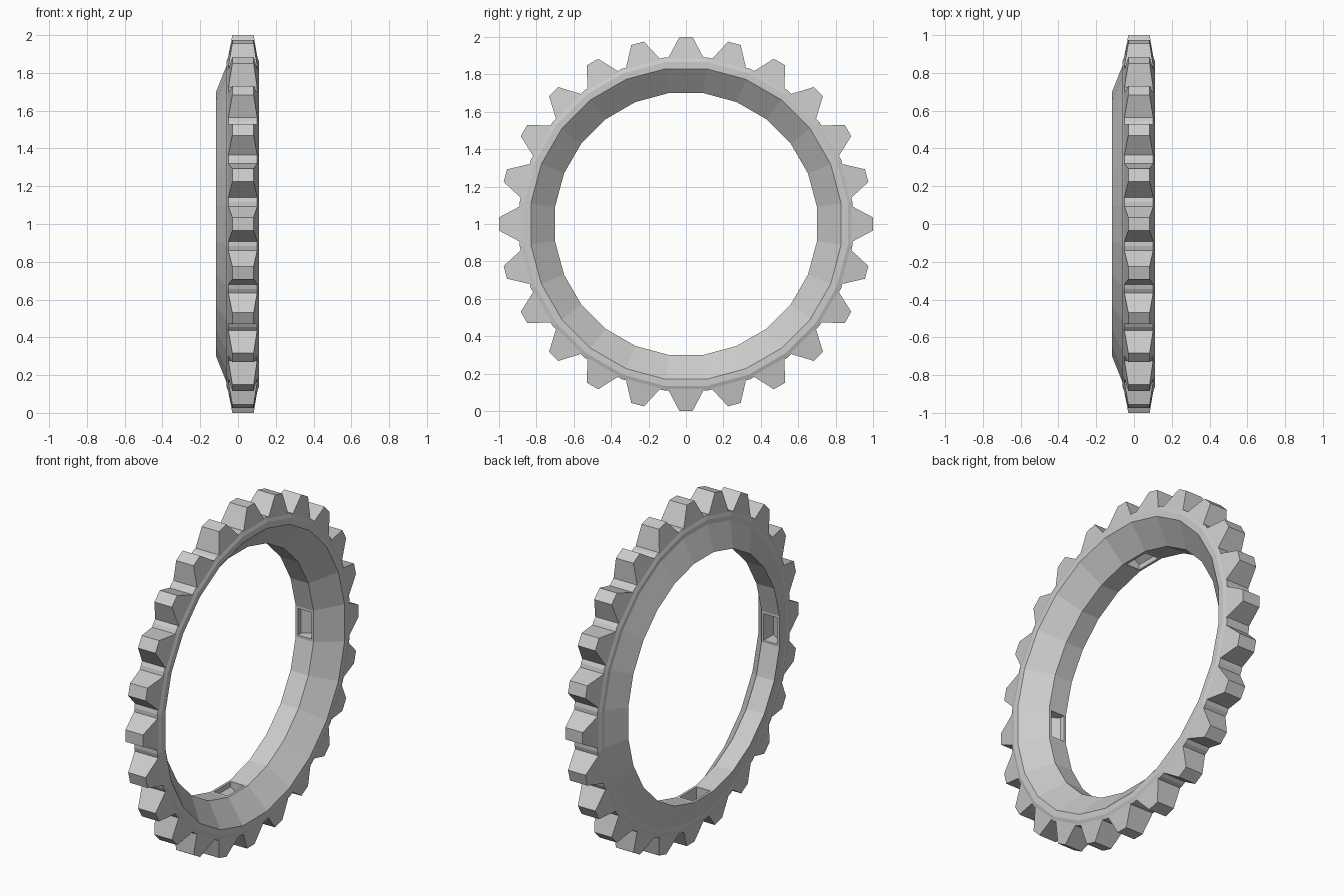
import bpy, bmesh, math
from mathutils import Matrix, Vector

cube = bpy.data.objects.get("Cube")
if cube:
    bpy.data.objects.remove(cube)

COUNT = 24                      # teeth, and facets around the ring
STEP = math.tau / COUNT
CENTRE = Vector((0, 0, 1))

steel = bpy.data.materials.new("light_grey_metal")
steel.use_nodes = True
grey = (0.6, 0.6, 0.6, 1)
steel.diffuse_color = grey
steel.node_tree.nodes["Principled BSDF"].inputs["Base Color"].default_value = grey


def finish(bm, name):
    bmesh.ops.recalc_face_normals(bm, faces=bm.faces)
    mesh = bpy.data.meshes.new(name)
    bm.to_mesh(mesh)
    bm.free()
    mesh.materials.append(steel)
    obj = bpy.data.objects.new(name, mesh)
    obj.location = CENTRE
    bpy.context.collection.objects.link(obj)
    return obj


# Ring body: closed (x, radius) section swept round the x axis
section = [(-0.116, 0.70), (-0.06, 0.84), (-0.06, 0.865), (-0.05, 0.89),
           (0.10, 0.89), (0.11, 0.865), (0.11, 0.83), (0.0, 0.70)]
bm = bmesh.new()
loops = []
for i in range(COUNT):
    angle = (i + 0.5) * STEP
    loops.append([bm.verts.new((x, r / math.cos(STEP / 2) * math.sin(angle),
                                r / math.cos(STEP / 2) * math.cos(angle)))
                  for x, r in section])
band = []
n = len(section)
for i in range(COUNT):
    a, b = loops[i], loops[(i + 1) % COUNT]
    for j in range(n):
        k = (j + 1) % n
        face = bm.faces.new((a[j], a[k], b[k], b[j]))
        if j == n - 1:
            band.append(face)
bmesh.ops.recalc_face_normals(bm, faces=bm.faces)

# Four rectangular pockets in the inner band, with sloping floors
pockets = band[COUNT // 4 - 1::COUNT // 4]
for face in pockets:
    bmesh.ops.inset_individual(bm, faces=[face], thickness=0.02)
    floor = bmesh.ops.extrude_discrete_faces(bm, faces=[face])["faces"][0]
    middle = floor.calc_center_median()
    outward = Vector((0, middle.y, middle.z)).normalized()
    for v in floor.verts:
        v.co += outward * (0.03 if v.co.x < middle.x else 0.09)
finish(bm, "ring_body")

# Teeth: tapered blocks, narrowing to the tip in both directions
tooth_levels = [(0.87, -0.055, 0.105, 0.104), (1.0, -0.03, 0.083, 0.035)]
bm = bmesh.new()
for i in range(COUNT):
    turn = Matrix.Rotation(i * STEP, 4, "X")
    base, tip = [[bm.verts.new(turn @ Vector((x, y, r)))
                  for x, y in ((x0, -w), (x1, -w), (x1, w), (x0, w))]
                 for r, x0, x1, w in tooth_levels]
    bm.faces.new(base[::-1])
    bm.faces.new(tip)
    for j in range(4):
        k = (j + 1) % 4
        bm.faces.new((base[j], base[k], tip[k], tip[j]))
finish(bm, "gear_teeth")
